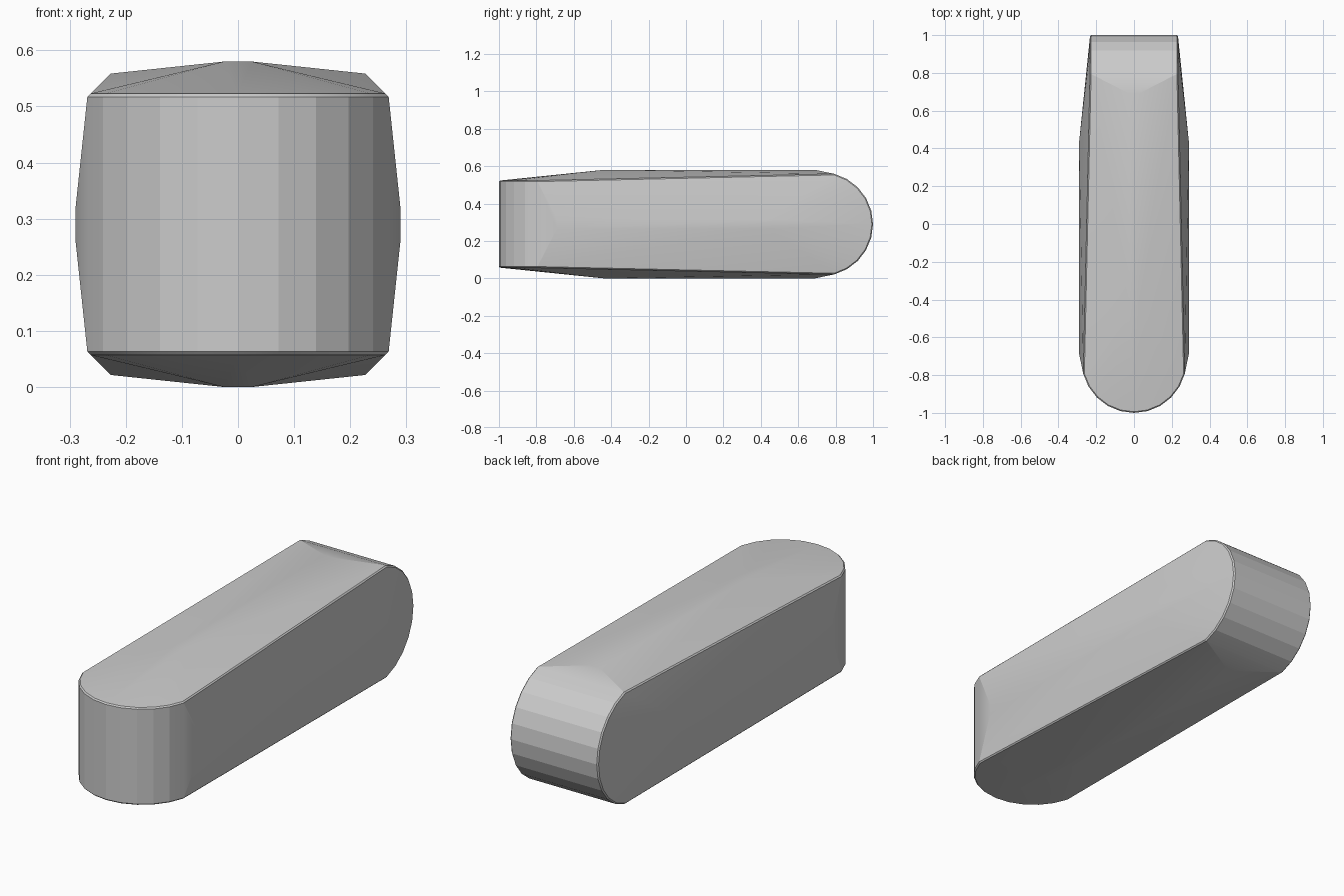
import bpy, bmesh
from math import sin, cos, radians

if "Cube" in bpy.data.objects:
    bpy.data.objects.remove(bpy.data.objects["Cube"])

MID = 0.29        # height of the long axis
R = 0.278         # radius of each rounded end
HALF = 0.227      # half width of each rounded end
BEVEL = 0.006     # small rim chamfer


def end_points():
    """Rounded front end (upright half cylinder) plus its long side ridges."""
    pts = []
    for side in (-1, 1):
        # chamfered rim arcs
        for r, h in ((R, HALF), (R - BEVEL, HALF + BEVEL)):
            for deg in range(-75, 76, 15):
                a = radians(deg)
                pts.append((r * sin(a), R - 1 - r * cos(a), side * h))
        # softened ridge along the side
        for y in (-0.69, 0.44):
            for z in (-0.025, 0.025):
                pts.append((side * 0.29, y, z))
    return pts


# The back end is the front end reversed and turned a quarter about the long axis
front = end_points()
back = [(z, -y, x) for x, y, z in front]

# Body: tight skin around both crossed ends
bm = bmesh.new()
for x, y, z in front + back:
    bm.verts.new((x, y, z + MID))
bmesh.ops.convex_hull(bm, input=bm.verts[:])
loose = [v for v in bm.verts if not v.link_faces]
bmesh.ops.delete(bm, geom=loose, context='VERTS')
bmesh.ops.dissolve_limit(bm, angle_limit=radians(0.5), verts=bm.verts[:], edges=bm.edges[:])
bmesh.ops.recalc_face_normals(bm, faces=bm.faces[:])
mesh = bpy.data.meshes.new("twisted_link_body")
bm.to_mesh(mesh)
bm.free()

body = bpy.data.objects.new("twisted_link_body", mesh)
bpy.context.collection.objects.link(body)
bpy.context.view_layer.objects.active = body
body.select_set(True)
bpy.ops.object.shade_smooth_by_angle(angle=radians(12))
